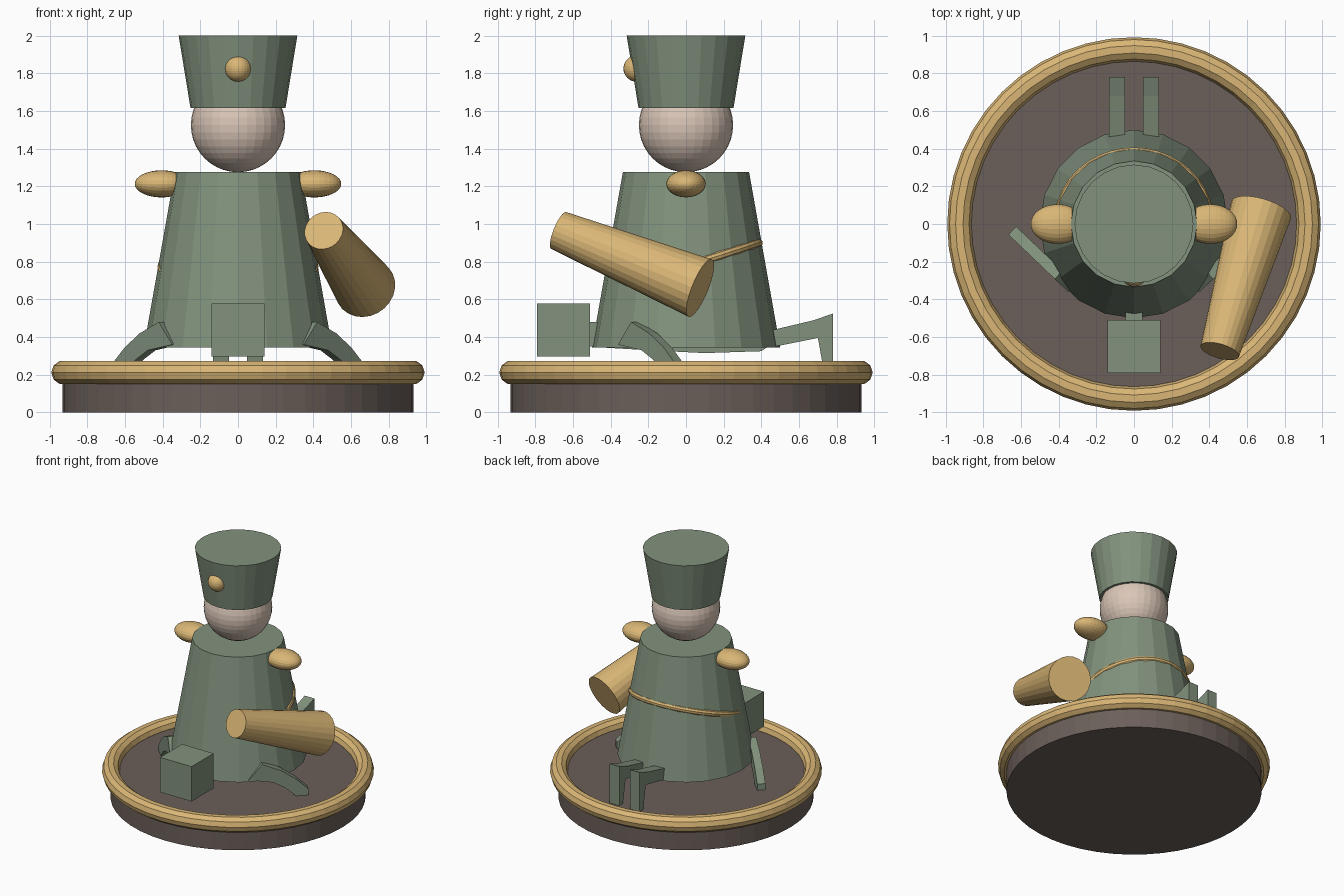
import bpy, bmesh, math
from mathutils import Vector

if "Cube" in bpy.data.objects:
    bpy.data.objects.remove(bpy.data.objects["Cube"])


def material(name, rgb):
    m = bpy.data.materials.new(name)
    m.diffuse_color = (*rgb, 1)
    m.use_nodes = True
    m.node_tree.nodes["Principled BSDF"].inputs["Base Color"].default_value = m.diffuse_color
    return m


GOLD = material("gold", (0.70, 0.47, 0.18))
GREEN = material("sage green", (0.223, 0.287, 0.205))
BROWN = material("dark brown", (0.147, 0.115, 0.10))
SKIN = material("pale skin", (0.70, 0.565, 0.475))


def finish(name, mat):
    o = bpy.context.object
    o.name = name
    o.data.materials.append(mat)
    return o


def cone(name, mat, a, b, ra, rb, sides):
    """Tapered cylinder from point a to point b."""
    a, b = Vector(a), Vector(b)
    d = b - a
    bpy.ops.mesh.primitive_cone_add(
        vertices=sides, radius1=ra, radius2=rb, depth=d.length, location=(a + b) / 2,
        rotation=Vector((0, 0, 1)).rotation_difference(d).to_euler())
    return finish(name, mat)


def ball(name, mat, loc, size, seg=24, rings=16, rot=(0, 0, 0)):
    bpy.ops.mesh.primitive_uv_sphere_add(segments=seg, ring_count=rings, radius=1,
                                         location=loc, rotation=rot)
    bpy.context.object.scale = size
    return finish(name, mat)


def ring(name, mat, z, major, minor, seg, tilt=0):
    bpy.ops.mesh.primitive_torus_add(major_radius=major, minor_radius=minor,
                                     major_segments=seg, minor_segments=10,
                                     location=(0, 0, z), rotation=(tilt, 0, 0))
    return finish(name, mat)


def prism(name, mat, origin, direction, profile, width):
    """Upright slab: (distance, height) profile along a horizontal direction."""
    d = Vector((*direction, 0)).normalized()
    side = Vector((-d.y, d.x, 0)) * width / 2
    o = Vector((*origin, 0))
    bm = bmesh.new()
    rows = [[bm.verts.new(o + d * s + Vector((0, 0, z)) + side * k) for s, z in profile]
            for k in (-1, 1)]
    bm.faces.new(rows[0])
    bm.faces.new(rows[1][::-1])
    n = len(profile)
    for i in range(n):
        j = (i + 1) % n
        bm.faces.new((rows[0][i], rows[1][i], rows[1][j], rows[0][j]))
    bmesh.ops.recalc_face_normals(bm, faces=bm.faces)
    me = bpy.data.meshes.new(name)
    bm.to_mesh(me)
    bm.free()
    ob = bpy.data.objects.new(name, me)
    bpy.context.collection.objects.link(ob)
    me.materials.append(mat)


# Round base with gold rim
cone("base", BROWN, (0, 0, 0), (0, 0, 0.21), 0.93, 0.93, 48)
ring("base_rim", GOLD, 0.212, 0.927, 0.064, 48)

# Coat, head and hat
cone("coat", GREEN, (0, 0, 0.345), (0, 0, 1.275), 0.5, 0.335, 20)
ball("head", SKIN, (0, 0, 1.525), (0.25, 0.25, 0.25), 32, 20)
cone("hat", GREEN, (0, 0, 1.615), (0, 0, 2.0), 0.252, 0.315, 24)
ball("hat_badge", GOLD, (0, -0.262, 1.825), (0.07, 0.07, 0.07))

# Tilted belt, visible around the back
ring("belt", GOLD, 0.775, 0.40, 0.027, 40, math.radians(18))

# Tapered barrel held at the side
cone("barrel", GOLD, (0.675, 0.075, 0.66), (0.455, -0.675, 0.965), 0.165, 0.106, 24)

# Block, neck and low belly under the coat
bpy.ops.mesh.primitive_cube_add(size=0.28, location=(0, -0.65, 0.438))
finish("front_block", GREEN)
prism("neck", GREEN, (0, 0), (0, 1),
      [(-0.52, 0.35), (-0.52, 0.48), (-0.40, 0.48), (-0.40, 0.35)], 0.09)
prism("belly", GREEN, (0, 0), (0, 1),
      [(-0.45, 0.345), (-0.2, 0.33), (0.1, 0.315), (0.4, 0.325), (0.45, 0.36), (-0.45, 0.36)], 0.25)

# Bent legs, mirrored left and right
rear = [(0.1, 0.36), (0.47, 0.44), (0.68, 0.49), (0.78, 0.525), (0.78, 0.2),
        (0.735, 0.2), (0.70, 0.395), (0.5, 0.355), (0.1, 0.32)]
splayed = [(0, 0.48), (0.14, 0.42), (0.25, 0.345), (0.34, 0.26), (0.34, 0.19),
           (0.27, 0.19), (0.17, 0.28), (0.08, 0.33), (-0.1, 0.36)]
for s, label in ((-1, "left"), (1, "right")):
    prism("rear_leg_" + label, GREEN, (0.09 * s, 0), (0, 1), rear, 0.085)
    prism("side_leg_" + label, GREEN, (0.40 * s, -0.27), (0.23 * s, 0.22), splayed, 0.06)
    # Gold shoulder pads, poles pointing sideways
    ball("shoulder_pad_" + label, GOLD, (0.405 * s, 0, 1.213), (0.072, 0.105, 0.143),
         rot=(0, math.pi / 2, 0))
